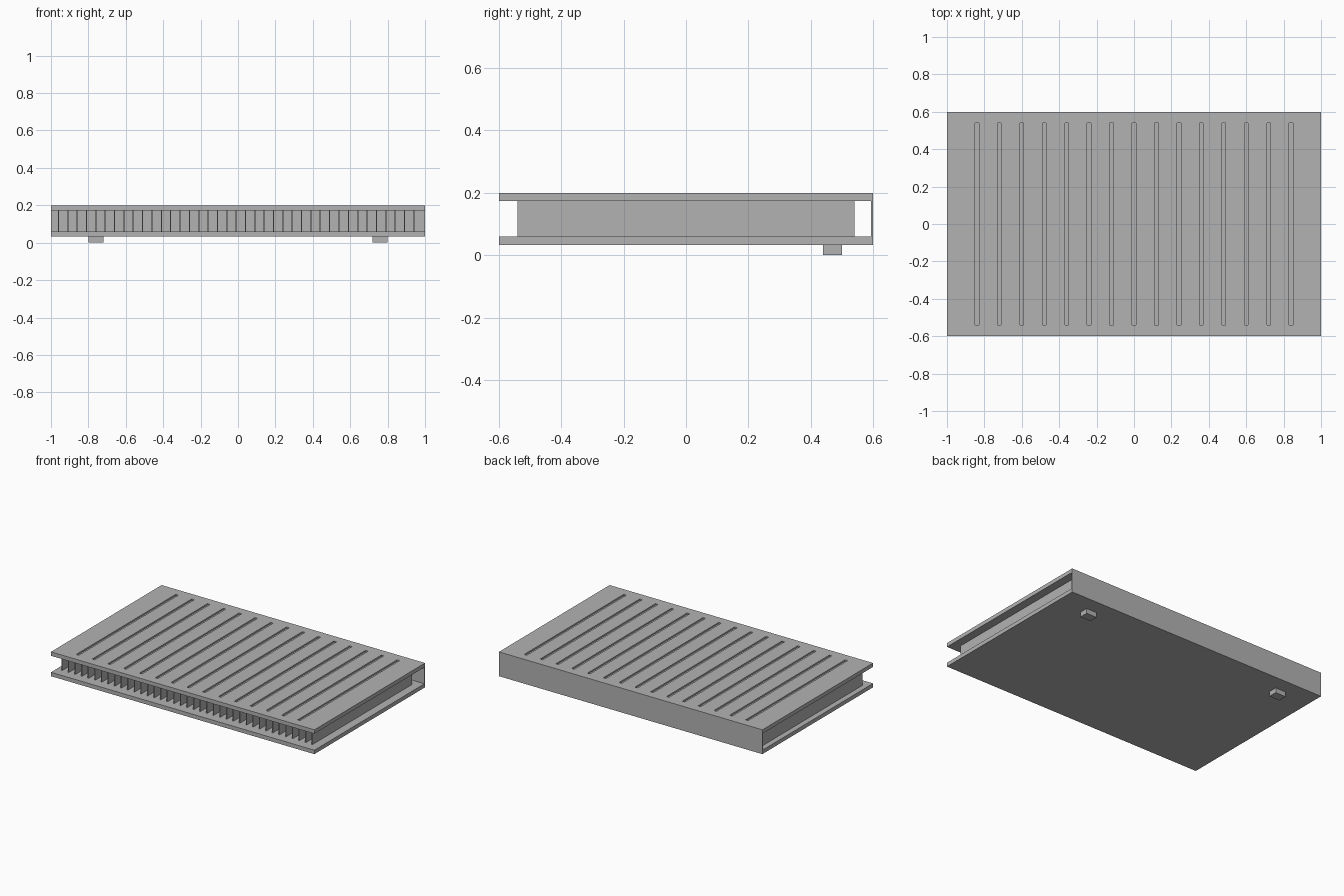
import bpy, bmesh
from mathutils import Matrix, Vector

cube = bpy.data.objects.get("Cube")
if cube:
    bpy.data.objects.remove(cube, do_unlink=True)

metal = bpy.data.materials.new("grey_metal")
metal.use_nodes = True
grey = (0.45, 0.45, 0.45, 1)
metal.diffuse_color = grey
metal.node_tree.nodes["Principled BSDF"].inputs["Base Color"].default_value = grey


def boxes(name, spans):
    """One object made of boxes, each given by its low and high corner."""
    bm = bmesh.new()
    for low, high in spans:
        low, high = Vector(low), Vector(high)
        bmesh.ops.create_cube(bm, size=1, matrix=Matrix.Translation((low + high) / 2)
                              @ Matrix.Diagonal((*(high - low), 1)))
    mesh = bpy.data.meshes.new(name)
    bm.to_mesh(mesh)
    bm.free()
    mesh.materials.append(metal)
    obj = bpy.data.objects.new(name, mesh)
    bpy.context.collection.objects.link(obj)
    return obj


# Plates and the thin wall closing the back
BOTTOM, FLOOR, CEILING, TOP = 0.033, 0.06, 0.173, 0.2
boxes("bottom_plate", [((-1, -0.6, BOTTOM), (1, 0.6, FLOOR))])
top_plate = boxes("top_plate", [((-1, -0.6, CEILING), (1, 0.6, TOP))])
boxes("back_wall", [((-1, 0.593, FLOOR), (1, 0.6, CEILING))])

# Shallow grooves across the top plate
groove_x = [-0.84 + 0.12 * i for i in range(15)]
cutter = boxes("groove_cutter", [((x - 0.01, -0.54, TOP - 0.01), (x + 0.01, 0.54, TOP + 0.05))
                                 for x in groove_x])
cutter.hide_render = True
cutter.hide_viewport = True
cut = top_plate.modifiers.new("grooves", 'BOOLEAN')
cut.object = cutter
cut.solver = 'EXACT'

# Row of thin upright fins between the plates
fin_x = [-0.96 + 0.05 * i for i in range(39)]
boxes("cooling_fins", [((x - 0.003, -0.54, FLOOR), (x + 0.003, 0.54, CEILING)) for x in fin_x])

# Two small feet under the rear edge
boxes("rear_feet", [((x - 0.04, 0.44, 0), (x + 0.04, 0.5, BOTTOM)) for x in (-0.76, 0.76)])
